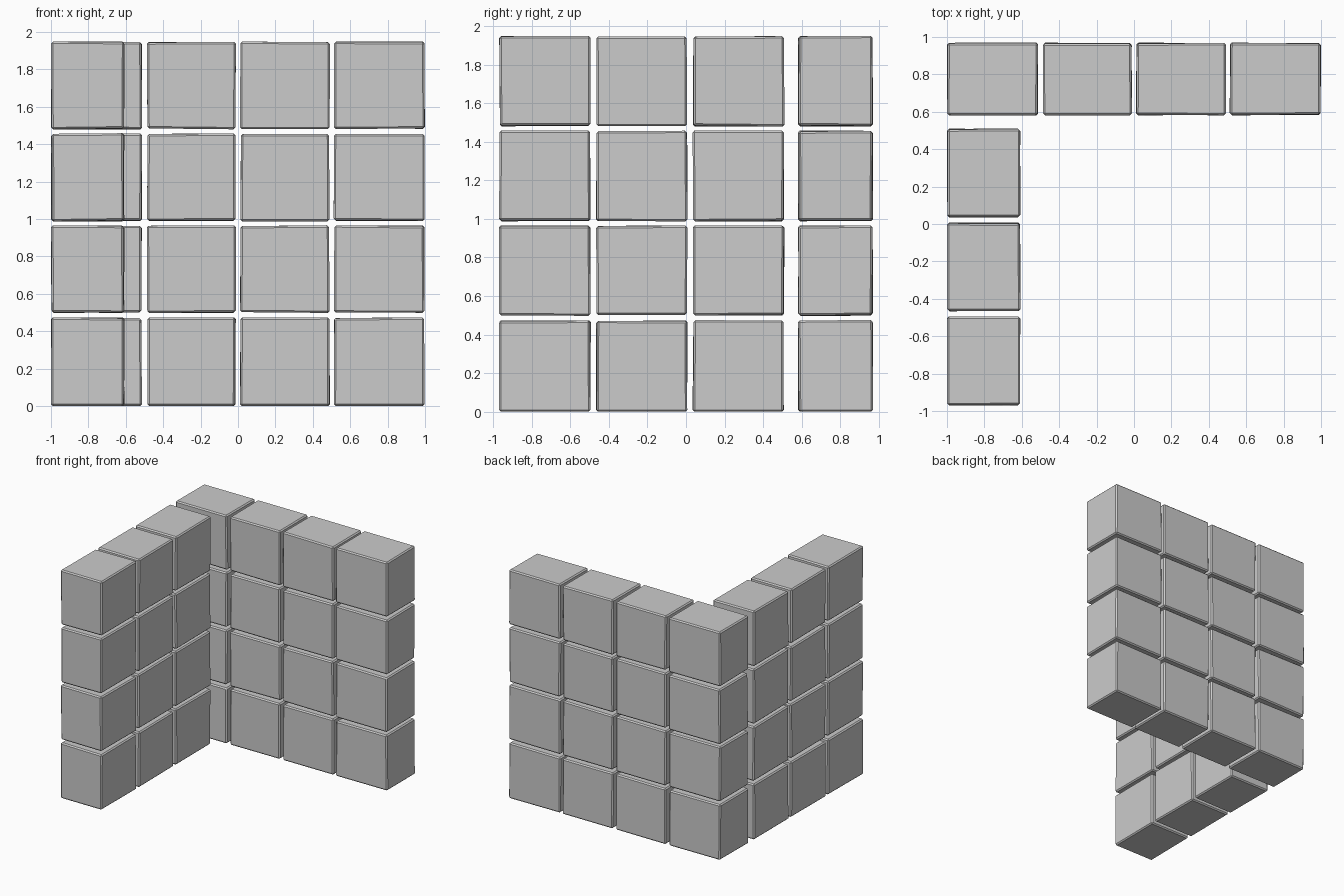
import bpy, bmesh, random
from mathutils import Vector

if "Cube" in bpy.data.objects:
    bpy.data.objects.remove(bpy.data.objects["Cube"])

random.seed(4)
ROWS = [(0.0, 0.475), (0.497, 0.967), (0.987, 1.459), (1.479, 1.95)]
BACK_X = [(-1.0, -0.512), (-0.488, -0.01), (0.011, 0.492), (0.511, 1.0)]
SIDE_Y = [(-0.97, -0.493), (-0.468, 0.009), (0.033, 0.511)]
BACK_Y = (0.58, 0.97)
SIDE_X = (-1.0, -0.607)


def block(name, xr, yr, zr):
    """Slightly uneven stone block with chamfered edges."""
    lo = Vector((xr[0], yr[0], zr[0]))
    hi = Vector((xr[1], yr[1], zr[1]))
    mid = (lo + hi) / 2
    bm = bmesh.new()
    bmesh.ops.create_cube(bm, size=1)
    for v in bm.verts:
        for i in range(3):
            # corners wander inward only, keeping the outer size
            inset = random.uniform(0, 0.006)
            v.co[i] = mid[i] + (1 if v.co[i] > 0 else -1) * ((hi[i] - lo[i]) / 2 - inset)
        if v.co.z < 0.01:
            v.co.z = 0.0
    bmesh.ops.bevel(bm, geom=bm.edges[:], offset=0.01, segments=1,
                    affect='EDGES', profile=0.5)
    bmesh.ops.recalc_face_normals(bm, faces=bm.faces[:])
    mesh = bpy.data.meshes.new(name)
    bm.to_mesh(mesh)
    bm.free()
    bpy.context.collection.objects.link(bpy.data.objects.new(name, mesh))


for r, zr in enumerate(ROWS, 1):
    # back wall, including the corner column
    for c, xr in enumerate(BACK_X, 1):
        block(f"back_wall_block_{r}_{c}", xr, BACK_Y, zr)
    # side wall
    for c, yr in enumerate(SIDE_Y, 1):
        block(f"side_wall_block_{r}_{c}", SIDE_X, yr, zr)
